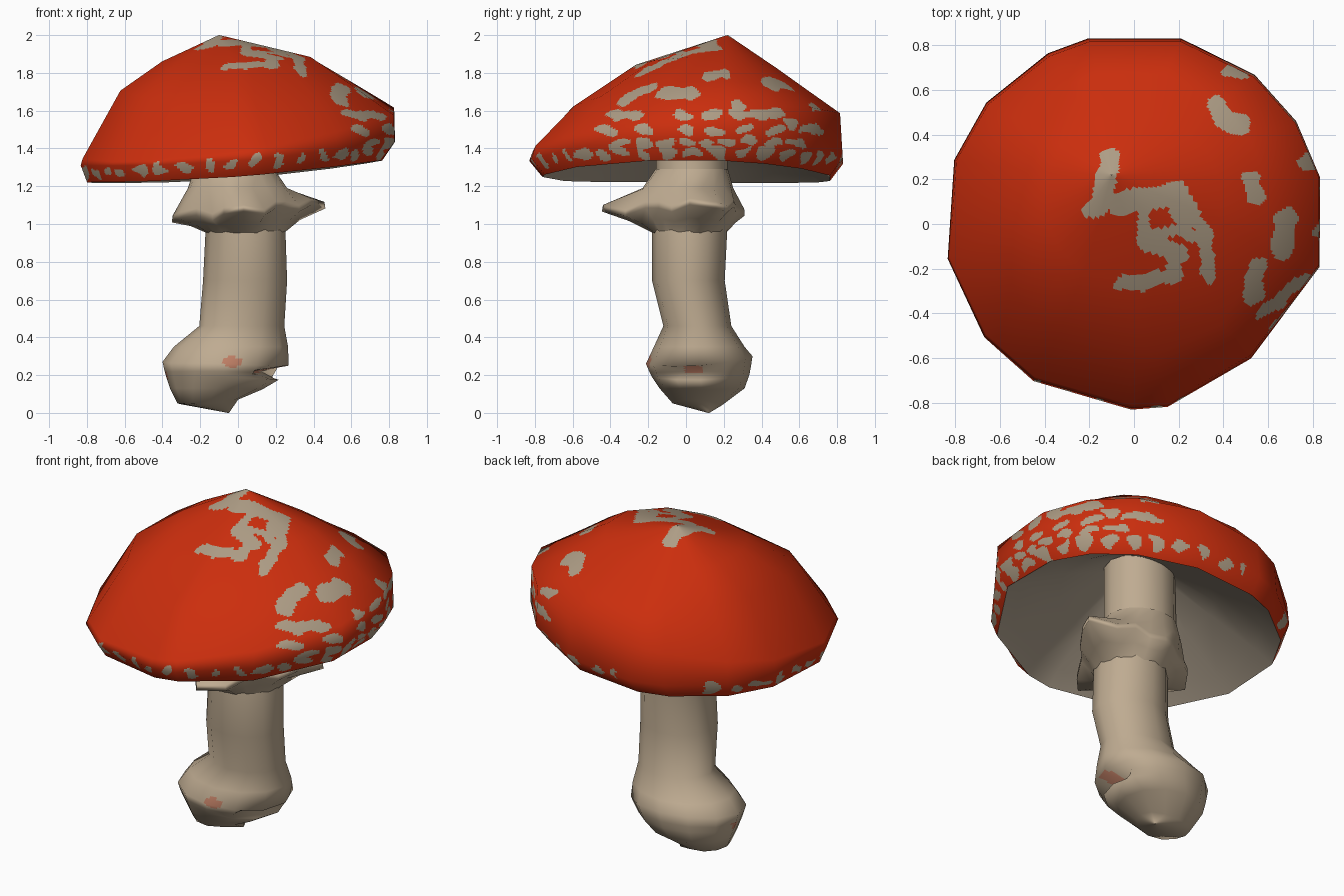
import bpy, math
from mathutils import Vector, noise


def material(name, rgb):
    m = bpy.data.materials.new(name)
    m.diffuse_color = (*rgb, 1)
    return m


RED = material("cap red", (0.60, 0.027, 0.004))
SPOT = material("spot cream", (0.42, 0.335, 0.235))
CREAM = material("stem cream", (0.52, 0.41, 0.285))
GILL = material("gill cream", (0.45, 0.375, 0.285))
PINK = material("pale pink", (0.54, 0.22, 0.135))


def even(n):
    return [360 * i / n for i in range(n)]


def ring(angles, xl, xr, yf, yb, zl, zr=None, zf=None, zb=None):
    """Tilted oval given by its extents and its height at left, right, front, back."""
    zr = zl if zr is None else zr
    zf = zl if zf is None else zf
    zb = zl if zb is None else zb
    pts = []
    for a in map(math.radians, angles):
        c, s = math.cos(a), math.sin(a)
        z = ((zl + zr + zf + zb) / 4 + (zr - zl) / 2 * c + (zb - zf) / 2 * s
             + (zl + zr - zf - zb) / 4 * math.cos(2 * a))
        pts.append(Vector(((xl + xr) / 2 + (xr - xl) / 2 * c,
                           (yf + yb) / 2 + (yb - yf) / 2 * s, z)))
    return pts


def loft(name, rings, sa, sr, mats, rule=None):
    """Skin the rings; each coarse panel is split sa x sr and keeps smooth coarse shading."""
    n, k = len(rings[0]), len(rings)
    norms = [[Vector() for _ in range(n)] for _ in range(k)]
    for r in range(k - 1):
        for i in range(n):
            j = (i + 1) % n
            f = (rings[r + 1][j] - rings[r][i]).cross(rings[r + 1][i] - rings[r][j])
            for rr, ii in ((r, i), (r, j), (r + 1, i), (r + 1, j)):
                norms[rr][ii] += f

    def sample(grid, u, v):
        r = min(v // sr, k - 2)
        t = (v - r * sr) / sr
        i, s = u // sa, (u % sa) / sa
        j = (i + 1) % n
        return grid[r][i].lerp(grid[r][j], s).lerp(grid[r + 1][i].lerp(grid[r + 1][j], s), t)

    for row in norms:
        for v in row:
            v.normalize()
    cols, rows = n * sa, (k - 1) * sr + 1
    verts = [sample(rings, u, v) for v in range(rows) for u in range(cols)]
    vn = [sample(norms, u, v).normalized() for v in range(rows) for u in range(cols)]
    faces = [(v * cols + u, v * cols + (u + 1) % cols,
              (v + 1) * cols + (u + 1) % cols, (v + 1) * cols + u)
             for v in range(rows - 1) for u in range(cols)]
    me = bpy.data.meshes.new(name)
    me.from_pydata(verts, [], faces)
    for m in mats:
        me.materials.append(m)
    for p in me.polygons:
        p.use_smooth = True
        if rule:
            p.material_index = rule(p.center)
    me.normals_split_custom_set_from_vertices(vn)
    ob = bpy.data.objects.new(name, me)
    bpy.context.collection.objects.link(ob)
    return ob


# Blotches seen from above: polylines with a radius
BLOTCHES = [
    (0.042, [(-0.11, 0.29), (-0.14, 0.10), (-0.19, 0.07)]),
    (0.055, [(-0.06, 0.09), (0.02, 0.11), (0.19, 0.13), (0.24, 0.04)]),
    (0.03, [(0.25, 0.05), (0.32, -0.04), (0.33, -0.24)]),
    (0.03, [(0.04, 0.05), (0.04, -0.07), (0.19, -0.03), (0.26, -0.06)]),
    (0.035, [(0.06, -0.08), (0.20, -0.13), (0.17, -0.24), (0.06, -0.25), (-0.05, -0.27)]),
    (0.045, [(0.55, -0.19), (0.53, -0.32)]),
    (0.052, [(0.68, 0.02), (0.66, -0.11)]),
    (0.042, [(0.53, 0.20), (0.54, 0.12)]),
    (0.045, [(0.37, 0.53), (0.41, 0.46), (0.48, 0.44)]),
    (0.03, [(0.43, 0.69), (0.49, 0.67)]),
]
# Spot rows on the right side: height, half width, half height, y positions
ROWS = [
    (1.575, 0.06, 0.027, [-0.36, -0.28, -0.02, 0.13, 0.28, 0.38, 0.47]),
    (1.62, 0.04, 0.035, [0.28]),
    (1.53, 0.04, 0.03, [0.55]),
    (1.495, 0.057, 0.027, [-0.42, -0.23, 0.0, 0.15, 0.31, 0.46, 0.67]),
    (1.43, 0.046, 0.023, [-0.35, -0.22, -0.11, 0.0, 0.11, 0.22, 0.34, 0.46, 0.58]),
]


def seg_dist(p, a, b):
    a, b = Vector(a), Vector(b)
    t = max(0, min(1, (p - a).dot(b - a) / (b - a).length_squared))
    return (p - a.lerp(b, t)).length


def cap_rule(c):
    w = noise.noise(c * 14)
    w2 = noise.noise(c * 11 + Vector((5, 3, 8)))
    p = Vector((c.x + 0.02 * w, c.y + 0.02 * w2))
    if c.z > 1.6:
        for r, line in BLOTCHES:
            if any(seg_dist(p, a, b) < r for a, b in zip(line, line[1:])):
                return 1
    if c.x > 0.25:
        for z, hw, hh, ys in ROWS:
            for y in ys:
                if ((c.y + 0.03 * w - y) / hw) ** 2 + ((c.z + 0.025 * w2 - z) / hh) ** 2 < 1:
                    return 1
    # small flecks following the lip
    a = math.atan2(c.y, c.x)
    h = c.z - (1.2625 + 0.075 * c.x)
    if not 1.7 < a < 2.3 and c.z < 1.5:
        u = math.sin(38 * a + 3 * w2)
        if u > -0.5 and abs(h - 0.06 - 0.035 * w) < 0.032 * math.sqrt((u + 0.5) / 1.5):
            return 1
    return 0


# Cap: lopsided dome from the lip up to the off-centre peak, with uneven sides
C = [13.5, 32, 51, 76, 104, 117, 141, 161, 191.5, 218, 238, 269, 280, 310, 346]
lip = ring(C, -0.815, 0.785, -0.76, 0.785, 1.22, 1.34, 1.25, 1.24)
cap = [
    lip,
    ring(C, -0.85, 0.855, -0.83, 0.855, 1.31, 1.44, 1.335, 1.33),
    ring(C, -0.84, 0.85, -0.81, 0.84, 1.36, 1.60, 1.39, 1.56),
    ring(C, -0.635, 0.61, -0.60, 0.69, 1.715, 1.755, 1.62, 1.68),
    ring(C, -0.41, 0.395, -0.27, 0.49, 1.86, 1.885, 1.84, 1.82),
    ring(C, -0.102, -0.098, 0.218, 0.222, 2.0),
]
for r in (1, 2):                       # flatter front right side
    cap[r][13].x *= 0.95
    cap[r][13].y *= 0.95
loft("cap", cap, 28, 24, [RED, SPOT], cap_rule)

# Gills: shallow near the lip, rising like a cone to the stem
loft("gills", [
    ring(C, -0.16, 0.14, -0.13, 0.16, 1.62, 1.66, 1.63, 1.63),
    ring(C, -0.45, 0.44, -0.42, 0.44, 1.45, 1.51, 1.46, 1.47),
    ring(C, -0.71, 0.70, -0.67, 0.70, 1.29, 1.40, 1.32, 1.32),
    lip,
], 1, 1, [GILL])

# Stem with a swollen, tilted base and a hollow on its right side
S = even(12)
stem = [
    ring(S, -0.053, -0.047, 0.117, 0.123, 0.0),
    ring(S, -0.32, 0.0, -0.07, 0.19, 0.05, 0.07, 0.05, 0.04),
    ring(S, -0.36, 0.13, -0.14, 0.31, 0.13, 0.125, 0.13, 0.13),
    ring(S, -0.38, 0.215, -0.18, 0.335, 0.19, 0.175, 0.19, 0.2),
    ring(S, -0.388, 0.24, -0.195, 0.343, 0.22, 0.21, 0.22, 0.24),
    ring(S, -0.40, 0.268, -0.212, 0.352, 0.27, 0.25, 0.26, 0.30),
    ring(S, -0.34, 0.265, -0.17, 0.31, 0.35),
    ring(S, -0.205, 0.245, -0.12, 0.24, 0.46),
    ring(S, -0.185, 0.26, -0.18, 0.205, 0.70),
    ring(S, -0.17, 0.25, -0.18, 0.22, 1.0),
    ring(S, -0.23, 0.19, -0.16, 0.22, 1.27),
    ring(S, -0.22, 0.19, -0.16, 0.22, 1.63),
]
for i in (11, 0):
    stem[4][i] = stem[4][i].lerp(Vector((-0.09, 0.07, 0.23)), 0.45)


def stem_rule(c):
    front = c.y < -0.05 and ((c.x + 0.03) / 0.045) ** 2 + ((c.z - 0.27) / 0.032) ** 2 < 1
    hollow = c.x > 0.03 and abs(c.y - 0.04) < 0.05 and abs(c.z - 0.23) < 0.018
    left = c.x < -0.2 and abs(c.y - 0.07) < 0.03 and abs(c.z - 0.2) < 0.02
    return 1 if front or hollow or left else 0


loft("stem", stem, 8, 6, [CREAM, PINK], stem_rule)

# Skirt: ragged flared collar below the cap, with long tips to the right and front
K = even(20)
REACH = [.36, .455, .34, .29, .26, .29, .26, .26, .29, .33,
         .38, .36, .31, .28, .34, .465, .36, .29, .28, .31]
skirt = [
    ring(K, -0.16, 0.24, -0.17, 0.21, 0.95),
    None, None, None,
    ring(K, -0.265, 0.26, -0.23, 0.25, 1.19),
    ring(K, -0.232, 0.192, -0.162, 0.222, 1.29),
]
for r, z, grow in ((1, 1.01, 0.45), (2, 1.055, 1.0), (3, 1.09, 0.98)):
    skirt[r] = []
    for i, d in enumerate(REACH):
        a = math.radians(K[i])
        rad = 0.20 + (d - 0.20) * grow
        dz = 0.03 * math.cos(a) * grow + 0.02 * math.sin(7 * a + 1) * grow
        skirt[r].append(Vector((0.03 + rad * math.cos(a), 0.02 + rad * math.sin(a), z + dz)))
loft("skirt", skirt, 1, 1, [CREAM])
